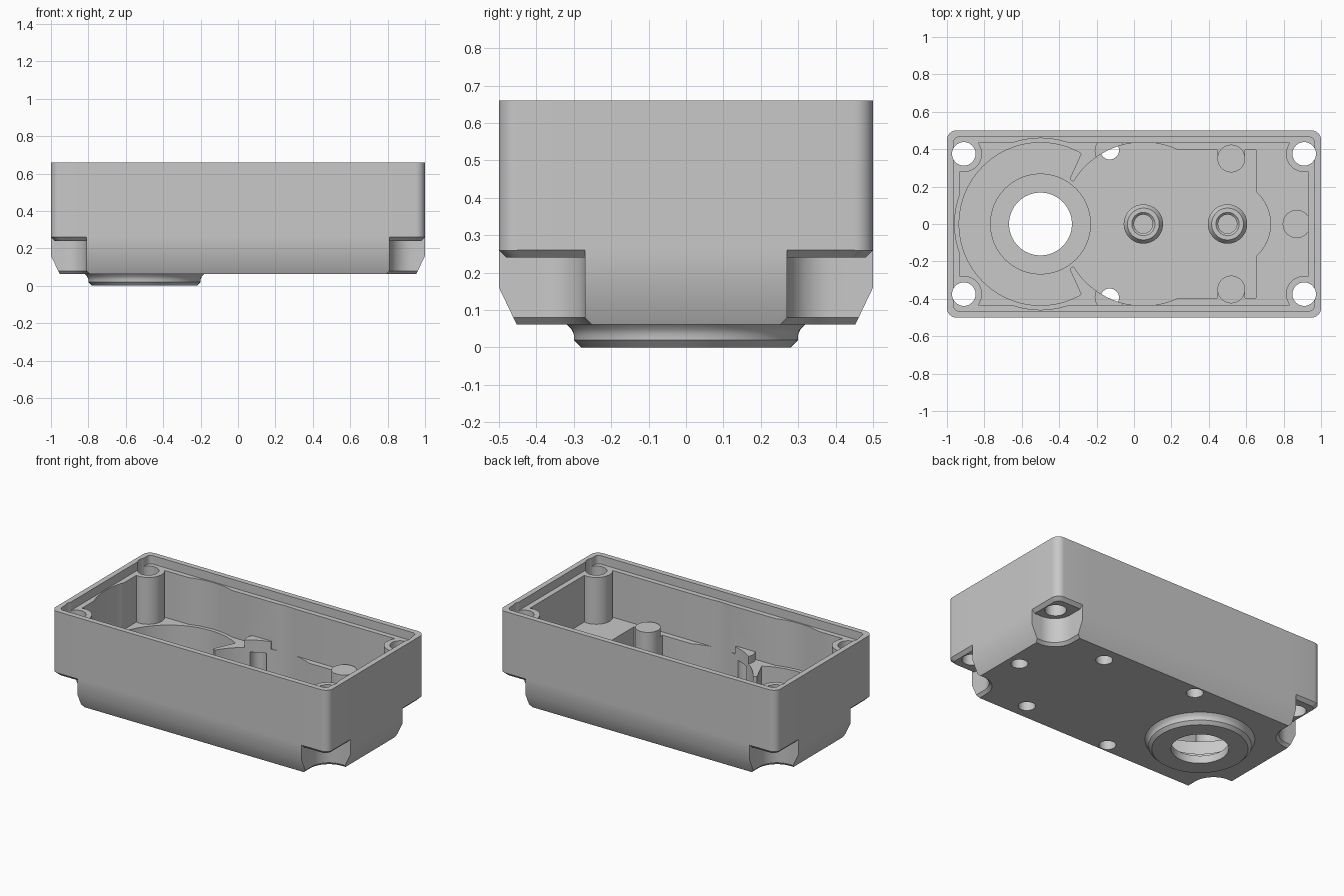
import bpy, bmesh
from math import cos, sin, radians

if "Cube" in bpy.data.objects:
    bpy.data.objects.remove(bpy.data.objects["Cube"])

grey = bpy.data.materials.new("housing grey")
grey.use_nodes = True
COLOR = (0.58, 0.58, 0.58, 1)
grey.diffuse_color = COLOR
grey.node_tree.nodes["Principled BSDF"].inputs["Base Color"].default_value = COLOR

SIDES = (-1, 1)
CORNERS = [(sx, sy) for sx in SIDES for sy in SIDES]


def arc(x, y, r, a0, a1, n):
    """Points along an arc, angles in degrees."""
    return [(x + r * cos(radians(a0 + (a1 - a0) * i / n)),
             y + r * sin(radians(a0 + (a1 - a0) * i / n))) for i in range(n + 1)]


def circle(x, y, r, n=64):
    return arc(x, y, r, 0, 360, n)[:-1]


def rounded_rect(hx, hy, r):
    """Rounded rectangle with extra points splitting each straight side."""
    pts = []
    for i, (sx, sy) in enumerate([(1, 1), (-1, 1), (-1, -1), (1, -1)]):
        pts += arc(sx * (hx - r), sy * (hy - r), r, 90 * i, 90 * i + 90, 8)
        if i % 2 == 0:
            pts += [(sx * 0.76, sy * hy), (-sx * 0.76, sy * hy)]
        else:
            pts += [(sx * hx, sy * 0.23), (sx * hx, -sy * 0.23)]
    return pts


def notch_outline(sx, sy, grow):
    """Corner region with a rounded inner corner."""
    r = 0.12 + grow
    pts = arc(0.93, 0.39, r, 180, 270, 16)
    pts += [(1.1, 0.39 - r), (1.1, 0.6), (0.93 - r, 0.6)]
    return [(sx * x, sy * y) for x, y in pts]


def loft(name, sections):
    """Closed solid through (outline, z) sections, bottom to top."""
    bm = bmesh.new()
    rings = [[bm.verts.new((x, y, z)) for x, y in pts] for pts, z in sections]
    n = len(rings[0])
    for a, b in zip(rings, rings[1:]):
        for i in range(n):
            j = (i + 1) % n
            bm.faces.new((a[i], a[j], b[j], b[i]))
    bm.faces.new(rings[0][::-1])
    bm.faces.new(rings[-1])
    bmesh.ops.recalc_face_normals(bm, faces=bm.faces)
    mesh = bpy.data.meshes.new(name)
    bm.to_mesh(mesh)
    bm.free()
    mesh.materials.append(grey)
    obj = bpy.data.objects.new(name, mesh)
    bpy.context.collection.objects.link(obj)
    return obj


def prism(outline, z0, z1):
    return loft("tool", [(outline, z0), (outline, z1)])


def lathe(x, y, profile):
    return loft("tool", [(circle(x, y, r), z) for r, z in profile])


def box(x0, x1, y0, y1, z0, z1):
    return prism([(x0, y0), (x1, y0), (x1, y1), (x0, y1)], z0, z1)


def combine(target, tool, operation):
    """Apply a boolean and discard the tool."""
    mod = target.modifiers.new("boolean", "BOOLEAN")
    mod.operation, mod.solver, mod.object = operation, "EXACT", tool
    bpy.context.view_layer.objects.active = target
    bpy.ops.object.modifier_apply(modifier=mod.name)
    bpy.data.objects.remove(tool)


def cut(tool, target=None):
    combine(target or housing, tool, "DIFFERENCE")


def add(tool, target=None):
    combine(target or housing, tool, "UNION")


# Outer shell with tapered bottom edges
housing = loft("gearbox_housing", [
    (rounded_rect(0.953, 0.453, 0.03), 0.062),
    (rounded_rect(1, 0.5, 0.05), 0.16),
    (rounded_rect(1, 0.5, 0.05), 0.265),
    (rounded_rect(1, 0.5, 0.05), 0.66)])

# Output collar under the floor
add(lathe(-0.5, 0, [(0.28, 0), (0.3, 0.02), (0.3, 0.035), (0.307, 0.05),
                    (0.32, 0.062), (0.32, 0.09)]))

# Lip recess and upper cavity, leaving screw columns in the corners
cut(prism(rounded_rect(0.965, 0.465, 0.03), 0.605, 0.8))
cavity = prism(rounded_rect(0.93, 0.432, 0.02), 0.3, 0.7)
add(prism(circle(-0.5, 0, 0.459), 0.3, 0.7), cavity)
for sx, sy in CORNERS:
    cut(prism(circle(sx * 0.91, sy * 0.375, 0.097), 0.2, 0.8), cavity)
cut(cavity)

# Posts that the gear pockets trim
for s in SIDES:
    add(prism(circle(-0.13, s * 0.39, 0.08), 0.25, 0.35))
add(prism(circle(0.87, 0, 0.075), 0.25, 0.35))

# Gear pockets
cut(prism(arc(-0.5, 0, 0.435, 60, 300, 64) + arc(-0.5, 0, 0.286, 303, 417, 32), 0.12, 0.45))
pocket = prism(circle(0.05, 0, 0.437, 96), 0.12, 0.64)
add(box(0.2, 0.652, -0.395, 0.395, 0.12, 0.64), pocket)
add(prism(circle(0.5, 0, 0.23), 0.12, 0.64), pocket)
cut(pocket)

# Bearing seat and output hole
cut(prism(circle(-0.5, 0, 0.267), 0.05, 0.4))
cut(prism(circle(-0.5, 0, 0.168), -0.1, 0.4))

# Wall posts and gear pin sockets
for s in SIDES:
    add(prism(circle(0.52, s * 0.35, 0.074), 0.1, 0.35))
    y0, y1 = sorted((s * 0.35, s * 0.41))
    add(box(0.447, 0.593, y0, y1, 0.1, 0.3))
for x in (0.05, 0.5):
    add(lathe(x, 0, [(0.105, 0.1), (0.105, 0.17), (0.085, 0.2)]))
    cut(lathe(x, 0, [(0.05, 0.11), (0.05, 0.185), (0.062, 0.197), (0.062, 0.3)]))

# Blind mounting holes from below
for x, y in [(-0.13, 0.395), (-0.13, -0.395), (0.52, 0.35), (0.52, -0.35), (0.87, 0)]:
    cut(prism(circle(x, y, 0.05, 32), -0.1, 0.27))

# Corner notches with chamfered rims, and case screw holes
for sx, sy in CORNERS:
    notch = loft("tool", [(notch_outline(sx, sy, d), z) for d, z in
                          [(0.04, 0.04), (0, 0.08), (0, 0.262)]])
    cut(loft("tool", [(rounded_rect(0.98, 0.48, 0.04), 0.24),
                      (rounded_rect(1.005, 0.505, 0.05), 0.265)]), notch)
    cut(notch)
    cut(prism(circle(sx * 0.91, sy * 0.375, 0.063, 32), 0.1, 0.8))

# Smooth the curved walls, keep real edges sharp
bpy.ops.object.select_all(action="DESELECT")
housing.select_set(True)
bpy.context.view_layer.objects.active = housing
bpy.ops.object.shade_smooth_by_angle(angle=radians(29))
